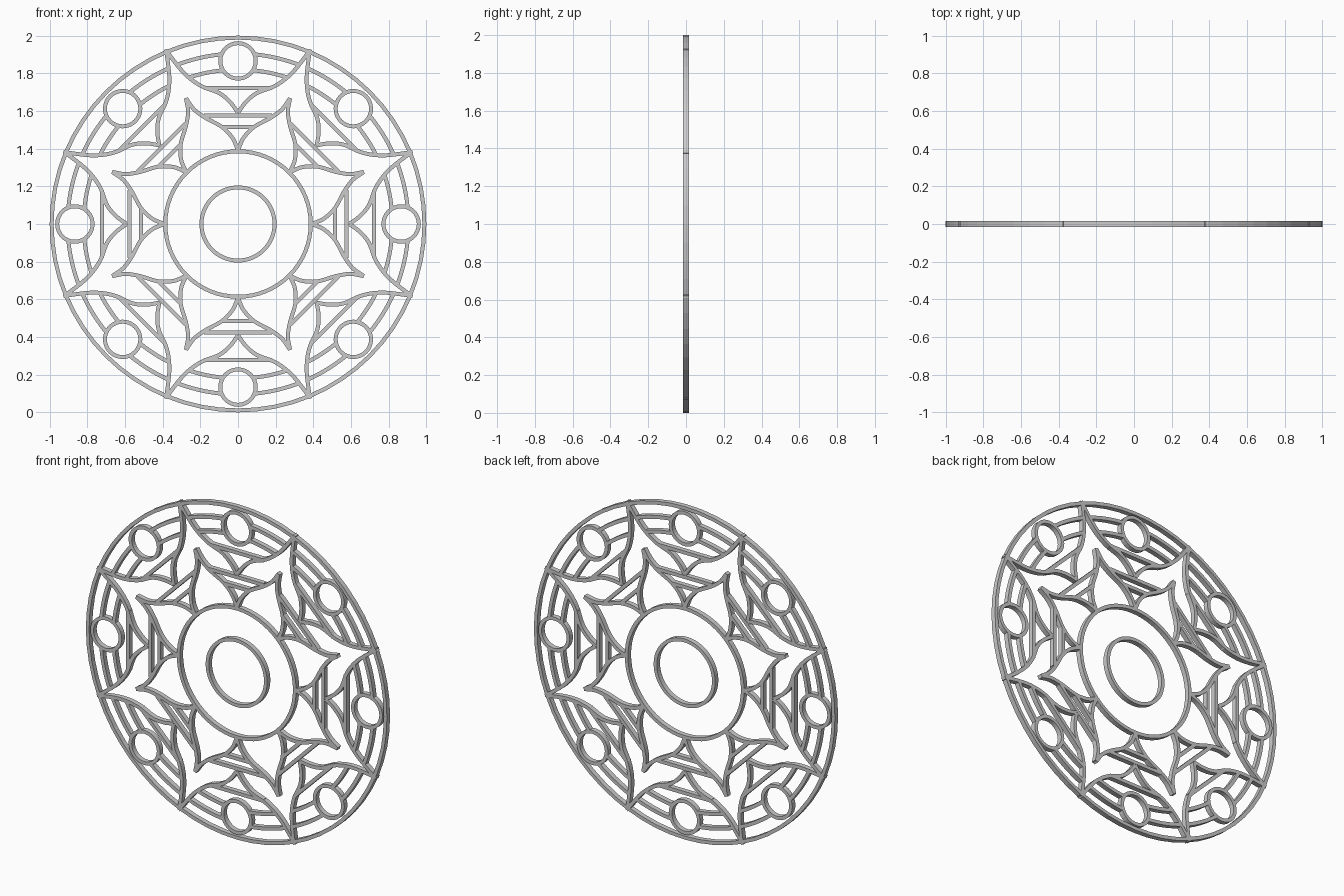
import bpy, bmesh
from math import sin, cos, pi, radians
from mathutils import Vector

if "Cube" in bpy.data.objects:
    bpy.data.objects.remove(bpy.data.objects["Cube"])

DEPTH, WIDTH, CZ = 0.03, 0.021, 1.0


def smooth(pts, n=6):
    """Catmull-Rom curve through the points."""
    p = [Vector(q) for q in pts]
    p = [2 * p[0] - p[1]] + p + [2 * p[-1] - p[-2]]
    out = []
    for i in range(1, len(p) - 2):
        a, b, c, d = p[i - 1:i + 3]
        for k in range(n):
            t = k / n
            out.append(0.5 * (2 * b + (c - a) * t + (2 * a - 5 * b + 4 * c - d) * t * t
                              + (3 * b - a - 3 * c + d) * t ** 3))
    return out + [p[-2]]


def arc(r, a0, a1, n, cz=0.0):
    """Arc with angles in degrees measured from straight up."""
    return [Vector((r * sin(radians(a0 + (a1 - a0) * i / n)),
                    cz + r * cos(radians(a0 + (a1 - a0) * i / n)))) for i in range(n + 1)]


def mirrored(pts):
    return [Vector((-p[0], p[1])) for p in pts]


def sweep(bm, pts, closed=False, width=WIDTH):
    """Square bar swept along a flat path."""
    n = len(pts)
    rows = []
    for i, p in enumerate(pts):
        a = pts[(i - 1) % n] if closed or i else p
        b = pts[(i + 1) % n] if closed or i < n - 1 else p
        t = (b - a).normalized()
        nrm = Vector((-t.y, t.x)) * width / 2
        rows.append([bm.verts.new((p.x + s * nrm.x, d * DEPTH / 2, p.y + s * nrm.y))
                     for s, d in ((1, -1), (1, 1), (-1, 1), (-1, -1))])
    for i in range(n if closed else n - 1):
        r, q = rows[i], rows[(i + 1) % n]
        for k in range(4):
            bm.faces.new((r[k], r[(k + 1) % 4], q[(k + 1) % 4], q[k]))
    if not closed:
        bm.faces.new(rows[0])
        bm.faces.new(rows[-1][::-1])


def part(name, paths, copies=8, closed=False):
    bm = bmesh.new()
    for k in range(copies):
        c, s = cos(2 * pi * k / 8), sin(2 * pi * k / 8)
        for path in paths:
            sweep(bm, [Vector((p[0] * c + p[1] * s, p[1] * c - p[0] * s)) for p in path], closed)
    bmesh.ops.recalc_face_normals(bm, faces=bm.faces)
    me = bpy.data.meshes.new(name)
    bm.to_mesh(me)
    bm.free()
    ob = bpy.data.objects.new(name, me)
    ob.location.z = CZ
    bpy.context.collection.objects.link(ob)


def bar(r, half):
    return [Vector((-half, r)), Vector((half, r))]


# Full rings
for name, r in (("outer_ring", 0.9895), ("middle_ring", 0.386), ("inner_ring", 0.194)):
    part(name, [arc(r, 0, 360, 64)[:-1]], 1, True)

# Small round openings near the rim
part("rim_circles", [arc(0.094, 0, 360, 32, 0.866)[:-1]], 8, True)

# Ogee petals, outer and inner rows
big = smooth([(0, .59), (.04, .645), (.1, .695), (.2, .735), (.29, .805), (.385, .925)])
small = smooth([(0, .39), (.028, .455), (.085, .515), (.175, .565), (.235, .61), (.277, .668)])
part("outer_petals", [big, mirrored(big)])
part("inner_petals", [small, mirrored(small)])

# Concentric arcs between the circles and the petals
rim = [arc(.905, 5.2, 21.2, 6), arc(.82, 5.7, 18.5, 6)]
part("rim_arcs", rim + [mirrored(a) for a in rim])

# Straight cross bars between petals
part("cross_bars", [bar(.722, .18), bar(.575, .18), bar(.515, .085)])
